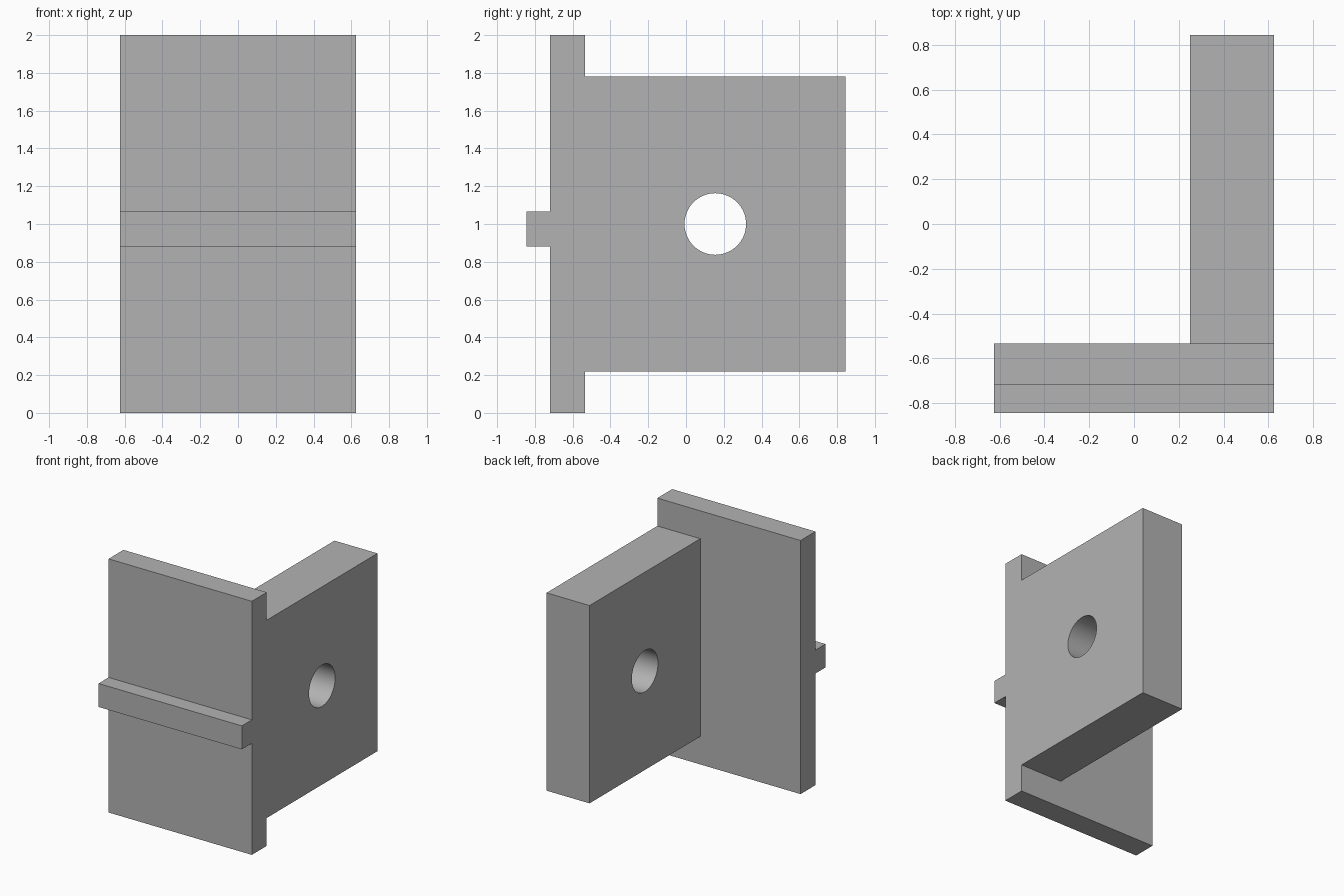
import bpy
import bmesh
import math
from mathutils import Matrix, Vector

if "Cube" in bpy.data.objects:
    bpy.data.objects.remove(bpy.data.objects["Cube"])

grey = bpy.data.materials.new("plain grey")
grey.use_nodes = True
grey.diffuse_color = (0.45, 0.45, 0.45, 1)
grey.node_tree.nodes["Principled BSDF"].inputs["Base Color"].default_value = grey.diffuse_color


def add_object(name, bm):
    bmesh.ops.recalc_face_normals(bm, faces=bm.faces)
    mesh = bpy.data.meshes.new(name)
    bm.to_mesh(mesh)
    bm.free()
    mesh.materials.append(grey)
    obj = bpy.data.objects.new(name, mesh)
    bpy.context.collection.objects.link(obj)
    return obj


def extrude_profile(name, points, x0, x1):
    """Extrude a closed (y, z) outline along x."""
    bm = bmesh.new()
    face = bm.faces.new([bm.verts.new((x0, y, z)) for y, z in points])
    grown = bmesh.ops.extrude_face_region(bm, geom=[face])["geom"]
    verts = [v for v in grown if isinstance(v, bmesh.types.BMVert)]
    bmesh.ops.translate(bm, vec=(x1 - x0, 0, 0), verts=verts)
    return add_object(name, bm)


def boolean(target, tool, operation):
    mod = target.modifiers.new(operation.title(), "BOOLEAN")
    mod.operation, mod.solver, mod.object = operation, "EXACT", tool
    bpy.context.view_layer.objects.active = target
    bpy.ops.object.modifier_apply(modifier=mod.name)
    bpy.data.objects.remove(tool)


HALF_WIDTH = 0.625
FRONT, BACK = -0.72, -0.535      # faces of the upright plate
RIB_FRONT, RIB_LOW, RIB_HIGH = -0.845, 0.88, 1.065

# Upright plate with the horizontal rib across its front
bracket = extrude_profile("bracket", [
    (FRONT, 0), (BACK, 0), (BACK, 2), (FRONT, 2),
    (FRONT, RIB_HIGH), (RIB_FRONT, RIB_HIGH),
    (RIB_FRONT, RIB_LOW), (FRONT, RIB_LOW)], -HALF_WIDTH, HALF_WIDTH)

# Thick flange running backwards, flush with the plate's left edge
flange = extrude_profile("flange", [
    (-0.6, 0.22), (0.845, 0.22), (0.845, 1.78), (-0.6, 1.78)], 0.25, HALF_WIDTH)
boolean(bracket, flange, "UNION")

# Round hole through the flange
bm = bmesh.new()
bmesh.ops.create_cone(
    bm, cap_ends=True, segments=64, radius1=0.163, radius2=0.163, depth=1,
    matrix=Matrix.Translation(Vector((0.44, 0.155, 1.0))) @ Matrix.Rotation(math.pi / 2, 4, "Y"))
boolean(bracket, add_object("hole_cutter", bm), "DIFFERENCE")

# Smooth hole wall, sharp edges elsewhere
bpy.ops.object.select_all(action="DESELECT")
bracket.select_set(True)
bpy.context.view_layer.objects.active = bracket
bpy.ops.object.shade_smooth_by_angle(angle=math.radians(30))
